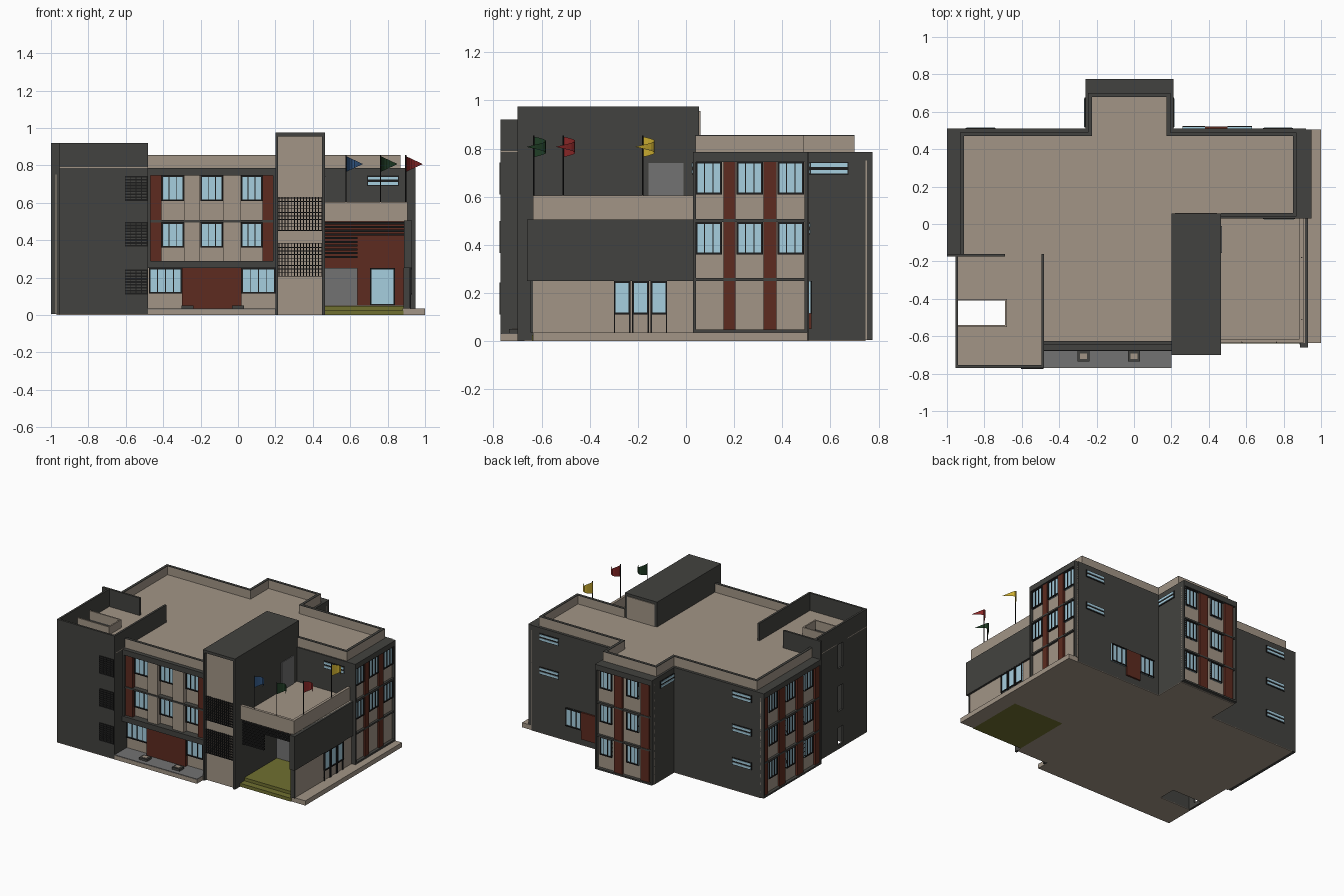
import bpy, bmesh, math
from mathutils import Matrix, Vector

if "Cube" in bpy.data.objects:
    bpy.data.objects.remove(bpy.data.objects["Cube"])

COL = dict(dark=(.055, .055, .05), beige=(.36, .30, .24), red=(.11, .024, .014), glass=(.38, .62, .74),
           olive=(.16, .16, .03), black=(.012, .012, .012), grey=(.17, .17, .17),
           blue=(.03, .09, .22), green=(.015, .05, .02), yellow=(.6, .42, .03), crimson=(.25, .02, .02))
MATS = {}
for n, c in COL.items():
    MATS[n] = bpy.data.materials.new(n)
    MATS[n].diffuse_color = (*c, 1)

parts = {}  # part name -> (material, boxes), turned into one mesh each at the end


def box(name, mat, x0, x1, y0, y1, z0, z1):
    parts.setdefault(name, (mat, []))[1].append((x0, x1, y0, y1, z0, z1))


def make_object(name, mat, bm):
    me = bpy.data.meshes.new(name)
    bm.to_mesh(me)
    bm.free()
    me.materials.append(MATS[mat])
    ob = bpy.data.objects.new(name, me)
    bpy.context.collection.objects.link(ob)
    return ob


def wall_box(name, mat, side, plane, u0, u1, d0, d1, z0, z1):
    """Box on a wall: u runs along the wall, d is the distance outwards from it."""
    s = 1 if side in ('right', 'back') else -1
    a, b = sorted((plane + s * d0, plane + s * d1))
    if side in ('front', 'back'):
        box(name, mat, u0, u1, a, b, z0, z1)
    else:
        box(name, mat, a, b, u0, u1, z0, z1)


def window(side, plane, u0, u1, z0, z1, d=0.0, panes=3):
    wall_box(side + '_window_glass', 'glass', side, plane, u0, u1, d, d + .008, z0, z1)
    f, t = side + '_window_frames', .008
    for a in (z0, z1 - t):
        wall_box(f, 'black', side, plane, u0, u1, d, d + .014, a, a + t)
    for i in range(panes + 1):
        w = t if i in (0, panes) else .004
        a = u0 + (u1 - u0 - w) * i / panes
        wall_box(f, 'black', side, plane, a, a + w, d, d + .013, z0, z1)


def slot(side, plane, u0, u1, z0, z1):
    wall_box(side + '_slot_frames', 'black', side, plane, u0, u1, 0, .004, z0, z1)
    m = (z0 + z1) / 2
    for a, b in ((z0 + .006, m - .006), (m + .006, z1 - .006)):
        wall_box(side + '_slot_glass', 'glass', side, plane, u0 + .004, u1 - .004, .002, .007, a, b)


def facade(side, plane, u0, u1, z0, depth, wins, strips, rows):
    """Panelled wall with a dark border, floor bands, vertical strips and windows."""
    wall_box(side + '_wall_panel', 'beige', side, plane, u0, u1, 0, .006, z0, .75)
    fr = side + '_facade_frame'
    for a in (u0, u1 - .012):
        wall_box(fr, 'dark', side, plane, a, a + .012, 0, depth, z0, .785)
    wall_box(fr, 'dark', side, plane, u0, u1, 0, depth, .745, .785)
    wall_box(fr, 'dark', side, plane, u0, u1, 0, depth, z0, z0 + .012)
    for z in (.25, .495):
        if z > z0:
            wall_box(fr, 'dark', side, plane, u0, u1, 0, depth * .8, z, z + .012)
    for a, b, m in strips:
        wall_box(f'{side}_{m}_strips', m, side, plane, a, b, 0, depth * .7, z0 + .012, .745)
    for a, b in wins:
        for z in rows:
            window(side, plane, a, b, z, z + .135, .006)


R3, R2 = (.115, .36, .61), (.36, .61)

# main block and floor plates
for b in ((-.97, .92, .03, .51), (-.97, .2, -.17, .1), (-.48, .21, -.62, 0), (-.26, .21, .5, .745)):
    box('main_block', 'dark', *b, .004, .785)
    box('floor_plate', 'beige', *b, 0, .004)
box('base_slab', 'beige', .88, 1, -.635, .505, 0, .035)
box('base_slab', 'beige', .2, .9, -.2, .505, 0, .035)

# window facades on four sides
facade('right', .92, .03, .505, .036, .028, [(.04, .15), (.21, .32), (.38, .49)],
       [(.155, .205, 'red'), (.322, .375, 'red')], R2)
facade('left', -.97, -.17, .51, .004, .03, [(.33, .43), (.12, .22), (-.09, .01)],
       [(.45, .498, 'red'), (.24, .31, 'red'), (.03, .10, 'red'), (-.158, -.11, 'red')], R3)
facade('back', .745, -.26, .21, .004, .03, [(.08, .18), (-.14, -.04)],
       [(-.01, .06, 'red'), (-.23, -.16, 'red')], R3)
facade('front', -.62, -.48, .2, .25, .055, [(-.41, -.29), (-.2, -.08), (.015, .13)],
       [(-.468, -.41, 'red'), (.13, .188, 'red'), (-.288, -.202, 'beige'), (-.078, .013, 'beige')], R2)
box('front_band', 'dark', -.48, .2, -.68, -.62, .25, .29)

# front ground floor and porch
box('front_wall_panel', 'beige', -.48, .2, -.626, -.62, .02, .25)
box('front_red_wall', 'red', -.3, .02, -.65, -.62, .03, .25)
window('front', -.62, -.475, -.3, .115, .25, .006, 4)
window('front', -.62, .02, .2, .115, .25, .006, 4)
box('porch_base', 'beige', -.48, .2, -.77, -.62, 0, .03)
box('porch_paving', 'grey', -.48, .2, -.768, -.62, .03, .034)
for x in (-.27, 0):
    box('planters', 'dark', x - .032, x + .032, -.735, -.68, .03, .05)
    box('planter_soil', 'beige', x - .018, x + .018, -.722, -.693, .05, .052)

# slot windows and rear ground floor window
for z in (.19, .44, .69):
    slot('back', .51, -.9, -.74, z, z + .055)
    if z > .2:
        slot('back', .51, .69, .85, z, z + .055)
slot('right', .21, .515, .675, .69, .745)
slot('left', -.26, .515, .675, .69, .745)
slot('front', .03, .69, .86, .69, .745)
window('back', .51, .5, .63, .115, .25)
window('back', .51, .26, .38, .115, .25)
box('rear_red_panel', 'red', .38, .5, .51, .522, .05, .25)

# main roof deck and parapet
for b in ((-.93, .87, .04, .49), (-.93, .2, -.17, .1), (-.48, .2, -.63, 0), (-.245, .195, .45, .7)):
    box('roof_deck', 'beige', *b, .785, .79)
for a in ((-.93, -.91, -.17, .49), (-.93, -.245, .47, .49), (-.245, -.225, .47, .7), (-.245, .195, .68, .7),
          (.175, .195, .47, .7), (.195, .87, .47, .49), (.85, .87, .04, .49), (.465, .87, .04, .06),
          (-.48, .2, -.645, -.625)):
    box('parapet', 'beige', *a, .785, .852)
    box('parapet_cap', 'dark', *a, .852, .856)

# left tower built around an open light shaft
TOW = ((-.955, -.48, -.77, -.54), (-.955, -.48, -.41, -.17), (-.69, -.48, -.54, -.41))
for b in TOW:
    box('left_tower', 'dark', *b, .004, .785)
    box('floor_plate', 'beige', *b, 0, .004)
    box('tower_deck', 'beige', *b, .785, .79)
for y0, y1 in ((-.54, -.49), (-.43, -.41)):
    box('left_tower', 'dark', -.955, -.94, y0, y1, 0, .785)
for z0, z1 in ((0, .03), (.16, .28), (.47, .6)):
    box('left_tower', 'dark', -.955, -.94, -.49, -.43, z0, z1)
for b in ((-.955, -.94, -.77, -.17), (-.955, -.48, -.77, -.755), (-.495, -.48, -.77, -.16), (-1, -.69, -.175, -.16)):
    box('tower_parapet', 'dark', *b, .78, .92)
for b in ((-.94, -.68, -.55, -.54), (-.94, -.68, -.41, -.40), (-.69, -.68, -.55, -.40)):
    box('shaft_kerb', 'beige', *b, .785, .85)
for z in (.11, .365, .61):
    for i in range(9):
        box('tower_louvres', 'black', -.605, -.485, -.775, -.77, z + i * .0155, z + i * .0155 + .009)
    for i in range(5):
        x = -.605 + i * .029
        box('tower_louvres', 'black', x, x + .004, -.775, -.77, z, z + .133)

# stair tower with lattice screens
box('stair_tower', 'dark', .2, .465, -.67, .055, .004, .975)
box('floor_plate', 'beige', .2, .465, -.67, .055, 0, .004)
for b in ((.2, .215, 0, .975), (.45, .465, 0, .975), (.2, .465, .955, .975)):
    box('stair_tower_frame', 'dark', b[0], b[1], -.70, -.67, b[2], b[3])
box('stair_tower_panel', 'beige', .215, .45, -.68, -.67, 0, .955)
box('stair_tower_panel', 'beige', .22, .445, .055, .06, .79, .955)
for z0, z1 in ((.205, .385), (.45, .63)):
    for i in range(15):
        x = .217 + i * .0163
        box('lattice_screen', 'black', x, x + .005, -.69, -.682, z0, z1)
    for i in range(10):
        z = z0 + i * .0193
        box('lattice_screen', 'black', .215, .45, -.69, -.682, z, z + .004)
box('roof_door', 'grey', .465, .47, -.155, -.01, .53, .74)

# entrance wing
box('wing_side_wall', 'beige', .89, .915, -.635, .03, .035, .505)
box('wing_wall_end', 'dark', .885, .92, -.645, -.635, .035, .25)
box('sign_band', 'dark', .888, .93, -.66, .03, .25, .505)
box('wing_core', 'beige', .465, .89, -.19, .03, .035, .5)
box('wing_roof', 'beige', .465, .9, -.63, .03, .5, .53)
for b in ((.465, .905, -.635, -.615), (.885, .905, -.635, .03)):
    box('wing_parapet', 'beige', *b, .5, .605)
box('entrance_red_wall', 'red', .465, .89, -.2, -.19, .05, .5)
window('front', -.2, .705, .84, .05, .25, 0, 1)
box('entrance_side_door', 'grey', .465, .64, -.21, -.2, .05, .25)
for i in range(10):
    z = .305 + i * .02
    box('entrance_louvres', 'black', .465, .64 if z < .42 else .89, -.61, -.595, z, z + .011)
box('entrance_steps', 'olive', .465, .885, -.64, -.2, 0, .025)
box('entrance_steps', 'olive', .465, .885, -.59, -.2, .025, .048)
for i in range(3):
    y = -.3 + i * .076
    box('side_door_panels', 'beige', .915, .919, y, y + .07, .04, .11)
    window('right', .915, y, y + .07, .11, .25, 0, 1)
    for a in (y, y + .064):
        box('side_door_posts', 'black', .915, .925, a, a + .006, .036, .25)

# build every collected part
for name, (mat, boxes) in parts.items():
    bm = bmesh.new()
    for x0, x1, y0, y1, z0, z1 in boxes:
        m = Matrix.Translation(((x0 + x1) / 2, (y0 + y1) / 2, (z0 + z1) / 2)) @ \
            Matrix.Diagonal((x1 - x0, y1 - y0, z1 - z0, 1))
        bmesh.ops.create_cube(bm, size=1, matrix=m)
    make_object(name, mat, bm)

# flagpoles with waving pennants
for mat, x, y in (('blue', .577, -.632), ('green', .762, -.632), ('crimson', .897, -.51), ('yellow', .897, -.18)):
    bm = bmesh.new()
    bmesh.ops.create_cone(bm, cap_ends=True, segments=8, radius1=.003, radius2=.003, depth=.33,
                          matrix=Matrix.Translation((x, y, .69)))
    make_object(mat + '_flagpole', 'black', bm)
    bm = bmesh.new()
    N, prev = 8, None
    for i in range(N + 1):
        t = i / N
        px, py, h = x + .09 * t, y + .05 * math.sin(math.pi * t * 1.2), .042 * (1 - t) + .0005
        pair = [bm.verts.new((px, py, .807 + s * h)) for s in (-1, 1)]
        if prev:
            bm.faces.new((prev[0], pair[0], pair[1], prev[1]))
        prev = pair
    make_object(mat + '_pennant', mat, bm)

for m in bpy.data.materials:
    if m.users and not m.is_grease_pencil:
        m.use_nodes = True
        m.node_tree.nodes["Principled BSDF"].inputs["Base Color"].default_value = m.diffuse_color
